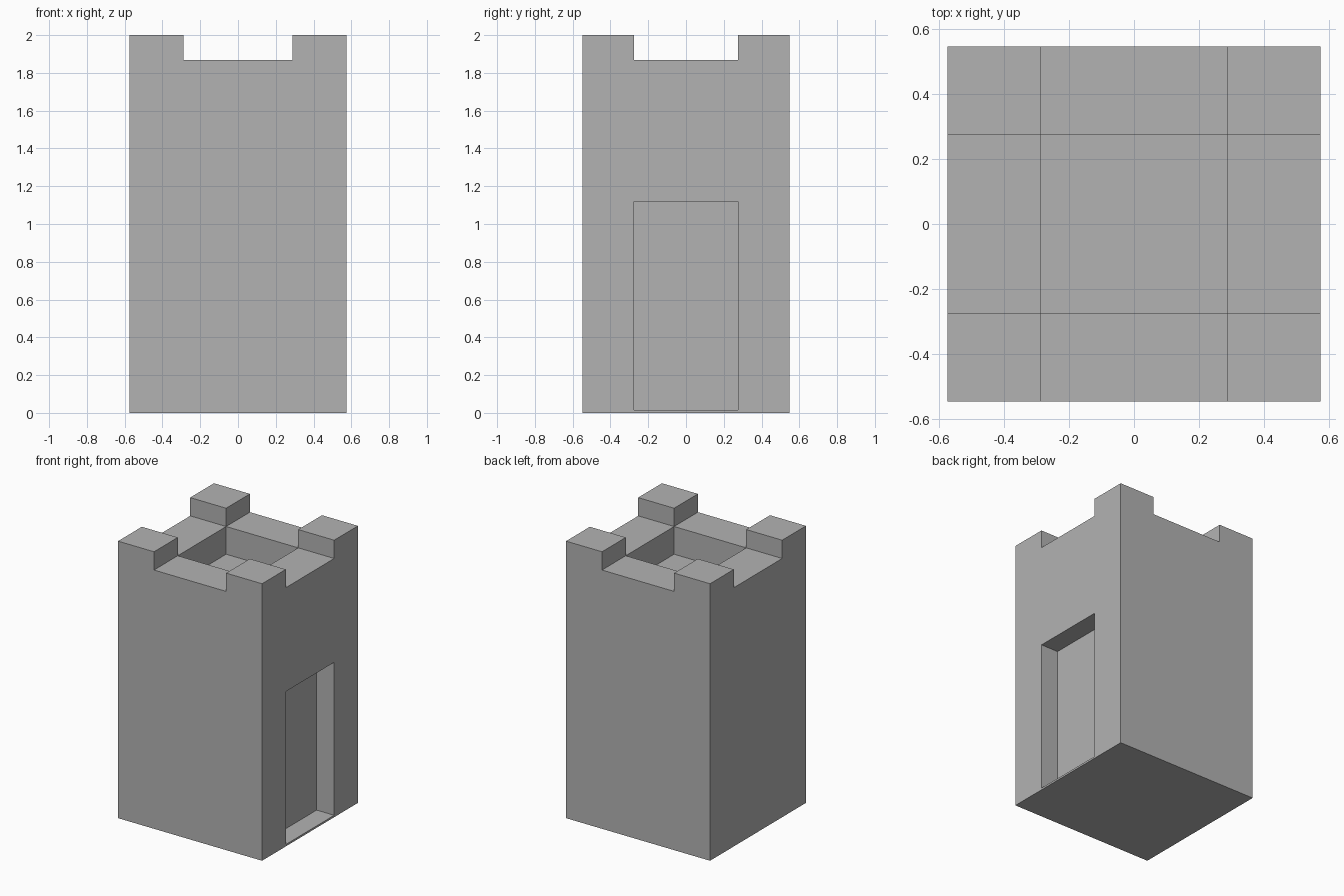
import bpy
import bmesh
from mathutils import Matrix, Vector

if "Cube" in bpy.data.objects:
    bpy.data.objects.remove(bpy.data.objects["Cube"])

# Main dimensions
WIDTH, DEPTH = 1.15, 1.094
WALL_TOP, HEIGHT = 1.868, 2.0
SLOT_X, SLOT_Y = 0.288, 0.276
DOOR_BOTTOM, DOOR_TOP, DOOR_RECESS = 0.014, 1.118, 0.14
PIT_DEPTH = 0.2


def push(bm, test, offset):
    """Extrude the faces whose centre passes the test."""
    faces = [f for f in bm.faces if test(f.calc_center_median(), f.normal)]
    made = bmesh.ops.extrude_face_region(bm, geom=faces)["geom"]
    verts = [v for v in made if isinstance(v, bmesh.types.BMVert)]
    bmesh.ops.translate(bm, verts=verts, vec=Vector(offset))
    old = [f for f in faces if f.is_valid]
    if old:
        bmesh.ops.delete(bm, geom=old, context="FACES_ONLY")
    bm.normal_update()


# Tower block, cut along the battlement and door lines
bm = bmesh.new()
block = Matrix.Translation((0, 0, WALL_TOP / 2)) @ Matrix.Diagonal((WIDTH, DEPTH, WALL_TOP, 1))
bmesh.ops.create_cube(bm, size=1, matrix=block)
cuts = [("X", -SLOT_X), ("X", SLOT_X), ("Y", -SLOT_Y), ("Y", SLOT_Y),
        ("Z", DOOR_BOTTOM), ("Z", DOOR_TOP)]
for axis, at in cuts:
    normal = Vector([axis == a for a in "XYZ"])
    bmesh.ops.bisect_plane(bm, geom=bm.verts[:] + bm.edges[:] + bm.faces[:],
                           plane_co=normal * at, plane_no=normal)
bm.normal_update()

# Roof pit, corner battlements and door recess
push(bm, lambda c, n: n.z > 0.9 and abs(c.x) < SLOT_X and abs(c.y) < SLOT_Y,
     (0, 0, -PIT_DEPTH))
push(bm, lambda c, n: n.z > 0.9 and abs(c.x) > SLOT_X and abs(c.y) > SLOT_Y,
     (0, 0, HEIGHT - WALL_TOP))
push(bm, lambda c, n: n.x > 0.9 and c.x > SLOT_X + 0.01 and abs(c.y) < SLOT_Y
     and DOOR_BOTTOM < c.z < DOOR_TOP, (-DOOR_RECESS, 0, 0))
bmesh.ops.recalc_face_normals(bm, faces=bm.faces[:])

mesh = bpy.data.meshes.new("tower")
bm.to_mesh(mesh)
bm.free()
tower = bpy.data.objects.new("tower", mesh)
bpy.context.collection.objects.link(tower)

# Grey stone
stone = bpy.data.materials.new("grey stone")
stone.use_nodes = True
grey = (0.45, 0.45, 0.45, 1)
stone.diffuse_color = grey
stone.node_tree.nodes["Principled BSDF"].inputs["Base Color"].default_value = grey
mesh.materials.append(stone)
